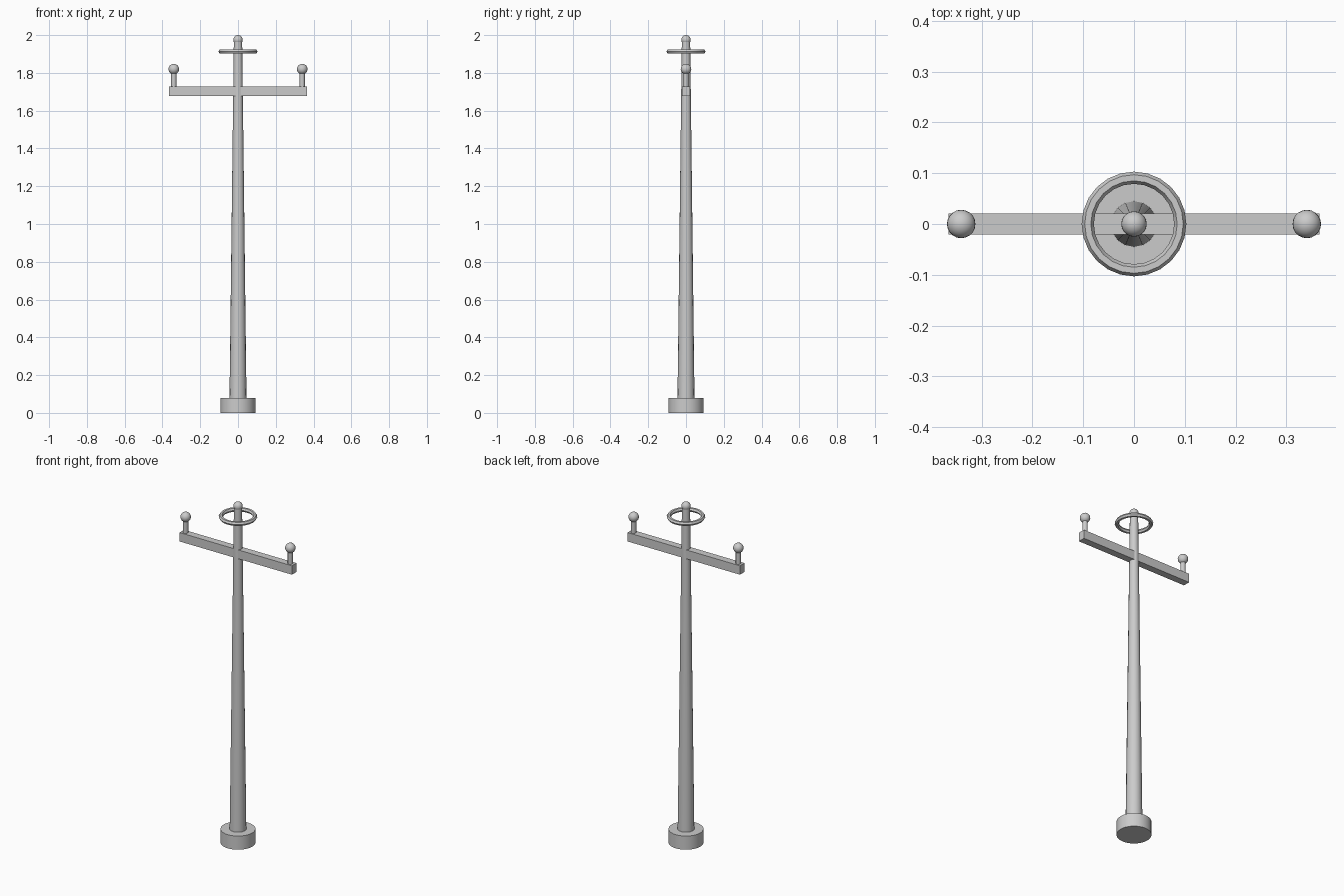
import bpy
from math import radians

cube = bpy.data.objects.get("Cube")
if cube:
    bpy.data.objects.remove(cube, do_unlink=True)

grey = bpy.data.materials.new("light_grey")
grey.diffuse_color = (0.6, 0.6, 0.6, 1)
grey.use_nodes = True
grey.node_tree.nodes["Principled BSDF"].inputs["Base Color"].default_value = (0.6, 0.6, 0.6, 1)


def finish(name, smooth=True):
    ob = bpy.context.object
    ob.name = name
    ob.data.materials.append(grey)
    if smooth:
        bpy.ops.object.shade_smooth_by_angle(angle=radians(35))
    return ob


def tapered(name, x, z0, z1, r0, r1, sides):
    bpy.ops.mesh.primitive_cone_add(vertices=sides, radius1=r0, radius2=r1,
                                    depth=z1 - z0, location=(x, 0, (z0 + z1) / 2))
    return finish(name)


def ball(name, x, z, r):
    bpy.ops.mesh.primitive_uv_sphere_add(segments=20, ring_count=12, radius=r, location=(x, 0, z))
    return finish(name)


# Footing and tapering mast
tapered("base", 0, 0, 0.08, 0.093, 0.093, 32)
tapered("pole", 0, 0.08, 1.975, 0.045, 0.022, 16)
ball("pole_finial", 0, 1.975, 0.025)

# Horizontal crossarm
bpy.ops.mesh.primitive_cube_add(size=1, location=(0, 0, 1.703))
bpy.context.object.scale = (0.73, 0.042, 0.052)
bpy.ops.object.transform_apply(location=False, rotation=False, scale=True)
finish("crossarm", smooth=False)

# Insulator knob on each end of the arm
for side, x in (("left", 0.34), ("right", -0.34)):
    tapered(side + "_stem", x, 1.725, 1.81, 0.014, 0.014, 12)
    ball(side + "_knob", x, 1.82, 0.028)

# Six-sided ring around the mast top
bpy.ops.mesh.primitive_torus_add(major_segments=24, minor_segments=6, major_radius=0.091,
                                 minor_radius=0.012, location=(0, 0, 1.913))
finish("top_ring")
